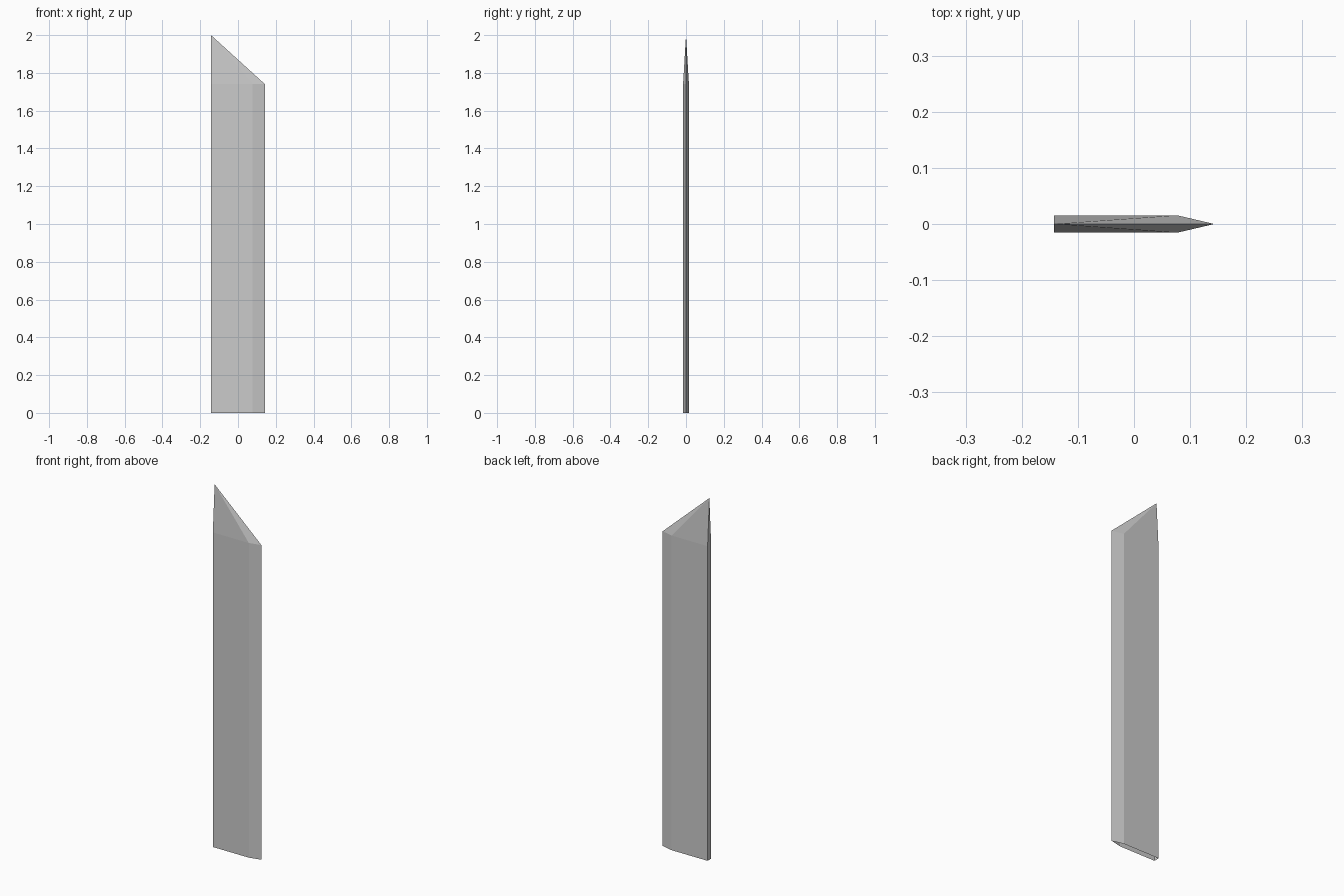
import bpy, bmesh

if "Cube" in bpy.data.objects:
    bpy.data.objects.remove(bpy.data.objects["Cube"])

HALF_W, HALF_T = 0.143, 0.0155
BEVEL_X, SHOULDER_Z, TIP_Z = 0.077, 1.74, 2.0

# Blade cross-section: flat spine on the left, sharp edge on the right
profile = [(-HALF_W, -HALF_T), (BEVEL_X, -HALF_T), (HALF_W, 0),
           (BEVEL_X, HALF_T), (-HALF_W, HALF_T)]

bm = bmesh.new()
rim = [bm.verts.new((x, y, 0)) for x, y in profile]
edges = [bm.edges.new((rim[i], rim[(i + 1) % len(rim)])) for i in range(len(rim))]

# Straight body, open at the base
body = bmesh.ops.extrude_edge_only(bm, edges=edges)["geom"]
bmesh.ops.translate(bm, vec=(0, 0, SHOULDER_Z),
                    verts=[g for g in body if isinstance(g, bmesh.types.BMVert)])

# Slanted point: shoulder edges meet at a tip above the spine
tip = bm.verts.new((-HALF_W, 0, TIP_Z))
for e in [g for g in body if isinstance(g, bmesh.types.BMEdge)]:
    if all(v.co.z > SHOULDER_Z - 0.01 for v in e.verts):
        bm.faces.new((*e.verts, tip))

bmesh.ops.recalc_face_normals(bm, faces=bm.faces)
mesh = bpy.data.meshes.new("blade")
bm.to_mesh(mesh)
bm.free()
bpy.context.collection.objects.link(bpy.data.objects.new("blade", mesh))
